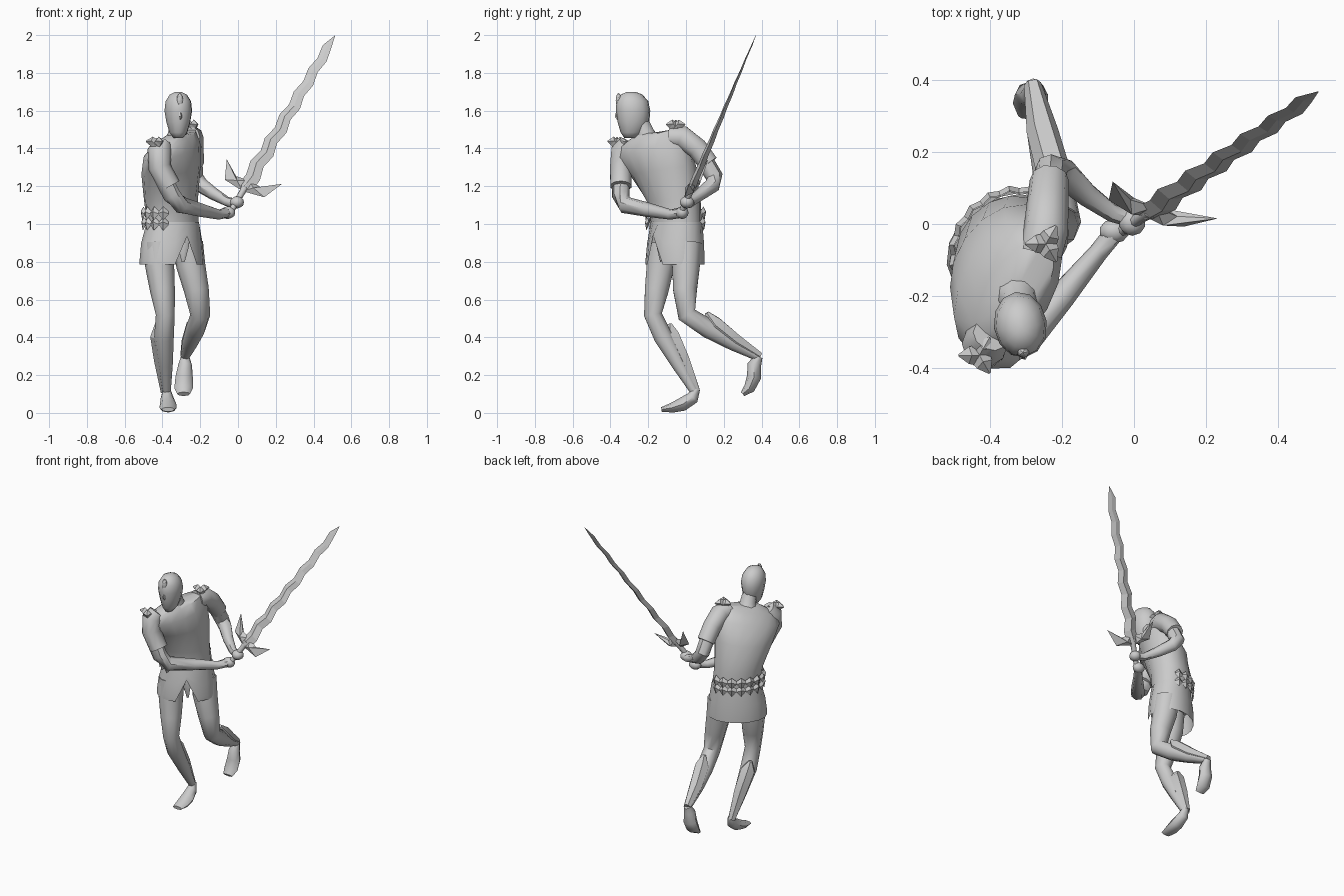
import bpy, bmesh, math
from mathutils import Vector as V, Matrix


def finish(name, bm, angle=45):
    bmesh.ops.recalc_face_normals(bm, faces=bm.faces)
    me = bpy.data.meshes.new(name)
    bm.to_mesh(me)
    bm.free()
    ob = bpy.data.objects.new(name, me)
    bpy.context.collection.objects.link(ob)
    bpy.ops.object.select_all(action='DESELECT')
    ob.select_set(True)
    bpy.context.view_layer.objects.active = ob
    if angle:
        bpy.ops.object.shade_smooth_by_angle(angle=math.radians(angle))
    return ob


def skin(name, rings, cap=True, closed=True, angle=45):
    """Join rings of points into one surface."""
    bm = bmesh.new()
    rows = [[bm.verts.new(p) for p in r] for r in rings]
    n = len(rows[0])
    for a, b in zip(rows, rows[1:]):
        for i in range(n if closed else n - 1):
            j = (i + 1) % n
            bm.faces.new((a[i], a[j], b[j], b[i]))
    if cap:
        bm.faces.new(rows[0])
        bm.faces.new(rows[-1])
    return finish(name, bm, angle)


def tube(name, pts, n=8, side=(1, 0, 0), angle=45):
    """Limb through (x, y, z, side radius[, depth radius])."""
    cs = [V(p[:3]) for p in pts]
    rings = []
    for k, p in enumerate(pts):
        t = (cs[min(k + 1, len(cs) - 1)] - cs[max(k - 1, 0)]).normalized()
        s = V(side)
        s = (s - t * s.dot(t)).normalized()
        u = t.cross(s)
        rings.append([cs[k] + s * p[3] * math.cos(2 * math.pi * i / n)
                      + u * p[-1] * math.sin(2 * math.pi * i / n) for i in range(n)])
    return skin(name, rings, angle=angle)


def oval(x, y, z, a, b, yaw, roll=0, n=16):
    """Body section: half width a, half depth b; point n*3/4 is the front."""
    m = (Matrix.Translation((x, y, z)) @ Matrix.Rotation(math.radians(yaw), 4, 'Z')
         @ Matrix.Rotation(math.radians(-roll), 4, 'Y'))
    return [m @ V((a * math.cos(2 * math.pi * i / n), b * math.sin(2 * math.pi * i / n), 0))
            for i in range(n)]


def blob(name, loc, size, angle=60):
    bm = bmesh.new()
    bmesh.ops.create_icosphere(bm, subdivisions=2, radius=1)
    bmesh.ops.scale(bm, vec=size, verts=bm.verts)
    bmesh.ops.translate(bm, vec=loc, verts=bm.verts)
    return finish(name, bm, angle)


# Torso, twisted from hips to shoulders
skin("torso", [oval(*r) for r in (
    (-.345, -.055, .90, .155, .12, 36), (-.345, -.05, 1.0, .15, .12, 40),
    (-.355, -.065, 1.12, .155, .13, 47), (-.355, -.12, 1.28, .19, .14, 56, 8),
    (-.35, -.175, 1.39, .215, .125, 60, 14), (-.335, -.20, 1.45, .185, .08, 60, 17),
    (-.325, -.215, 1.475, .06, .05, 60, 8))])

# Tunic skirt, open at the front
skirt = [oval(*r) for r in (
    (-.35, -.058, .785, .185, .14, 35), (-.35, -.058, .81, .185, .14, 35),
    (-.35, -.055, .90, .175, .137, 35), (-.345, -.05, 1.01, .152, .124, 40))]
for row, lift in ((0, .15), (1, .14), (2, .06)):
    skirt[row][12].z += lift
skin("skirt", skirt, cap=False)
tube("loincloth", [(-.29, -.13, 1.0, .035, .012), (-.29, -.145, .88, .03, .012),
                   (-.29, -.13, .80, .008, .008)], n=6)

# Jagged belt in two bands around the right side and back
for name, z, r in (("upper_belt", 1.06, .006), ("lower_belt", 1.005, .003)):
    belt = []
    for dz, out, amp in ((.02, 0, .012), (0, .014, .006), (-.025, .006, -.014)):
        row = []
        for i in range(21):
            a = math.radians(20 + 205 * i / 20)
            s = 1 if i % 2 else -1
            k = r + out + s * .004
            p = V(((.155 + k) * math.cos(a), (.128 + k) * math.sin(a), 0))
            row.append(Matrix.Rotation(math.radians(43), 4, 'Z') @ p
                       + V((-.35, -.057, z + dz + s * amp)))
        belt.append(row)
    skin(name, belt, cap=False, closed=False, angle=0)

# Neck, head, nose and brow ornament
tube("neck", [(-.325, -.20, 1.43, .075), (-.32, -.215, 1.48, .05), (-.318, -.245, 1.55, .045)], n=10)
skin("head", [oval(-.316, y, z, a, b, 8, n=12) for y, z, a, b in (
    (-.295, 1.455, .025, .032), (-.285, 1.485, .048, .062), (-.278, 1.54, .064, .085),
    (-.28, 1.60, .074, .092), (-.284, 1.65, .068, .085), (-.288, 1.685, .046, .058),
    (-.29, 1.70, .016, .022))], angle=60)
tube("nose", [(-.307, -.362, 1.61, .004), (-.305, -.369, 1.57, .009), (-.307, -.355, 1.55, .007)], n=5)
blob("brow_ornament", (-.308, -.357, 1.655), (.017, .015, .038), 0)

# Arms
tube("right_sleeve", [(-.40, -.31, 1.425, .05), (-.415, -.335, 1.39, .064), (-.415, -.345, 1.30, .06),
                      (-.36, -.345, 1.20, .058)], n=10)
tube("right_arm", [(-.40, -.345, 1.25, .048), (-.35, -.345, 1.15, .047), (-.30, -.32, 1.10, .046),
                   (-.20, -.20, 1.075, .038), (-.10, -.08, 1.05, .027), (-.06, -.03, 1.06, .028)])
tube("left_sleeve", [(-.26, -.08, 1.46, .06), (-.245, -.02, 1.46, .062), (-.24, .06, 1.40, .058),
                     (-.235, .12, 1.32, .055)], n=10)
tube("left_arm", [(-.235, .09, 1.35, .047), (-.23, .15, 1.25, .046), (-.195, .14, 1.205, .042),
                  (-.13, .08, 1.16, .033), (-.06, .03, 1.12, .025), (-.02, .02, 1.11, .026)])
blob("right_hand", (-.055, -.02, 1.06), (.042, .034, .034))
blob("left_hand", (-.005, .005, 1.115), (.038, .038, .033))

# Spiked shoulder pads
for name, c in (("right", V((-.43, -.365, 1.415))), ("left", V((-.245, -.055, 1.505)))):
    for i in range(3):
        a = math.radians(60 + 120 * i)
        d = V((math.cos(a), math.sin(a), 0))
        p, q = c, c + d * .058 + V((0, 0, .022))
        m = (p + q) / 2 + V((0, 0, .014))
        tube(f"{name}_shoulder_spike", [(*p, .03), (*m, .024), (*q, .003)], n=4,
             side=(0, 0, 1), angle=0)

# Legs
tube("right_leg", [(-.415, -.125, .90, .08), (-.415, -.135, .78, .077), (-.40, -.155, .65, .066),
                   (-.385, -.175, .52, .05), (-.392, -.12, .40, .052), (-.385, -.04, .26, .04),
                   (-.378, .045, .11, .022)], n=10)
tube("left_leg", [(-.265, .005, .90, .08), (-.25, 0, .78, .077), (-.22, -.005, .65, .066),
                  (-.20, .005, .52, .053), (-.225, .12, .445, .053), (-.255, .25, .37, .042),
                  (-.28, .375, .30, .024)], n=10)

# Pointed calf guards
tube("right_greave", [(-.43, -.085, .47, .012), (-.415, -.08, .41, .05), (-.40, -.02, .28, .045),
                      (-.385, .055, .11, .024)], n=6, angle=30)
tube("left_greave", [(-.215, .11, .53, .012), (-.225, .15, .47, .048), (-.255, .26, .38, .044),
                     (-.282, .39, .30, .024)], n=6, angle=30)

# Feet
tube("right_foot", [(-.378, .055, .125, .02), (-.375, .035, .08, .034, .034), (-.37, -.02, .045, .044, .036),
                    (-.37, -.075, .027, .045, .026), (-.37, -.13, .018, .034, .012)])
tube("left_foot", [(-.28, .385, .30, .022), (-.28, .362, .255, .036, .036), (-.285, .36, .19, .046, .038),
                   (-.288, .335, .13, .049, .03), (-.288, .30, .10, .034, .014)])

# Sword axes: blade length, guard width, thickness
ln = V((.48, .34, .81)).normalized()
wd = V((.86, -.31, -.40))
wd = (wd - ln * wd.dot(ln)).normalized()
th = ln.cross(wd)
base = V((.035, .03, 1.19))


def at(w, l, t=0):
    return base + wd * w + ln * l + th * t


# Wavy blade with a diamond section
rings = []
for i in range(14):
    f = i / 13
    off = 0 if i in (0, 13) else (.010 if i % 2 else -.010) * (1 - .4 * f)
    h = .043 * (1 - .45 * f) if i < 13 else .001
    t = .020 * (1 - f) + .001
    l = .997 * f
    rings.append([at(off + h, l), at(off, l, t), at(off - h, l), at(off, l, -t)])
skin("blade", rings, angle=0)

# Horned guard, one ridged half per side
for s in (-1, 1):
    bm = bmesh.new()
    rim = [bm.verts.new(at(s * w, l)) for w, l in
           ((0, -.02), (.04, -.014), (.12, -.002), (.168, .108), (.075, .042), (0, .05))]
    for t in (-.026, .026):
        ridge = bm.verts.new(at(s * .05, .012, t))
        for a, b in zip(rim, rim[1:] + rim[:1]):
            bm.faces.new((a, b, ridge))
    finish("guard_horn", bm, 0)

# Grip and pommel
tube("grip", [(*at(0, l), r) for l, r in ((.02, .022), (-.03, .017), (-.15, .016))])
tube("pommel", [(*at(0, l), r) for l, r in ((-.14, .014), (-.16, .024), (-.185, .01))], n=6)
